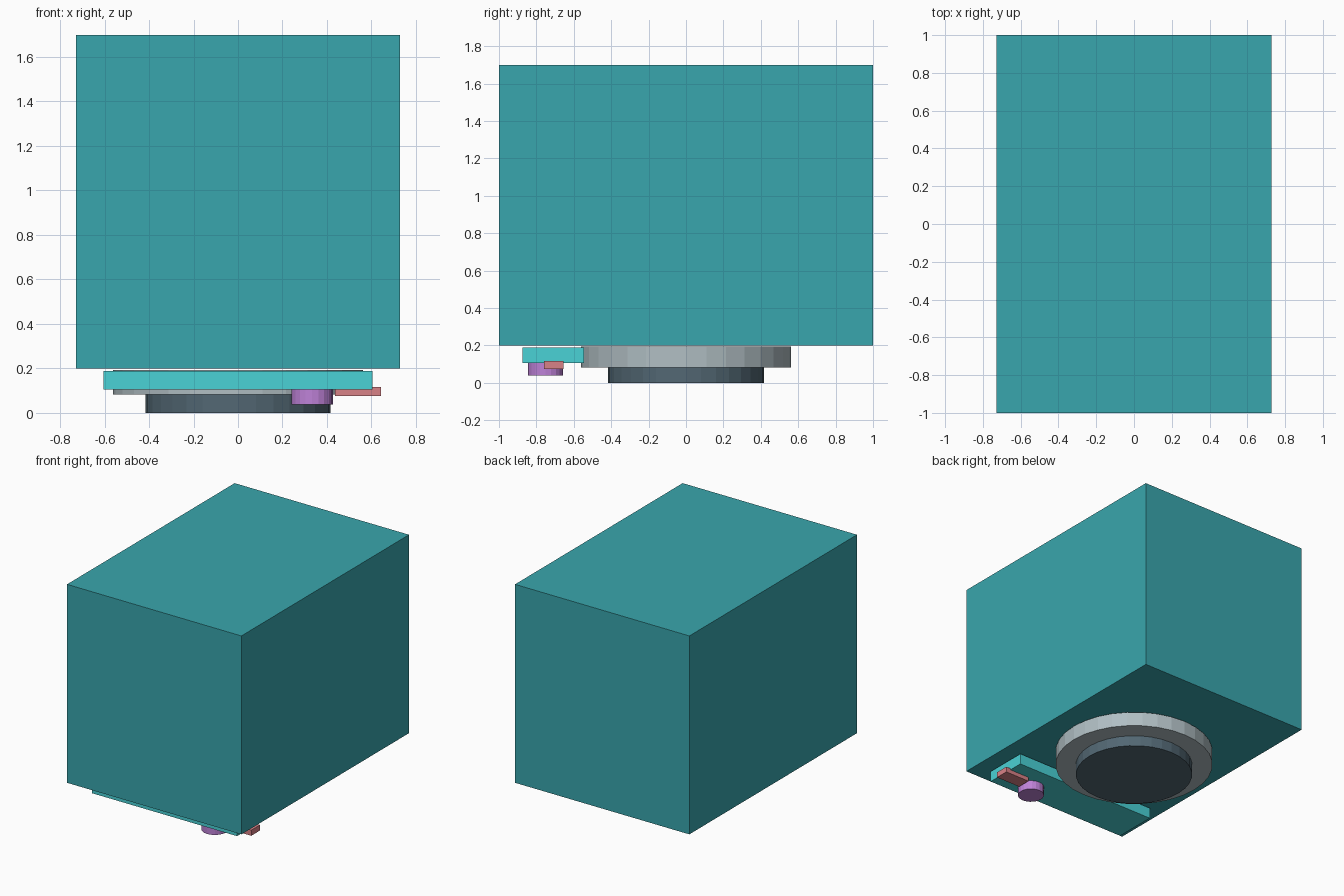
import bpy
import bmesh
from mathutils import Matrix

if "Cube" in bpy.data.objects:
    bpy.data.objects.remove(bpy.data.objects["Cube"])


def material(name, rgb):
    """Flat colour given as 0-255 sRGB, stored as linear."""
    lin = [(c / 255 / 12.92 if c < 10 else ((c / 255 + 0.055) / 1.055) ** 2.4) for c in rgb]
    mat = bpy.data.materials.new(name)
    mat.diffuse_color = (*lin, 1)
    mat.use_nodes = True
    mat.node_tree.nodes["Principled BSDF"].inputs["Base Color"].default_value = mat.diffuse_color
    return mat


def add_object(name, bm, mat):
    mesh = bpy.data.meshes.new(name)
    bm.to_mesh(mesh)
    bm.free()
    mesh.materials.append(mat)
    bpy.context.collection.objects.link(bpy.data.objects.new(name, mesh))


def box(name, lo, hi, mat):
    bm = bmesh.new()
    size = [b - a for a, b in zip(lo, hi)]
    mid = [(a + b) / 2 for a, b in zip(lo, hi)]
    bmesh.ops.create_cube(bm, size=1, matrix=Matrix.Translation(mid) @ Matrix.Diagonal((*size, 1)))
    add_object(name, bm, mat)


def disc(name, x, y, radius, z0, z1, sides, mat):
    bm = bmesh.new()
    bmesh.ops.create_cone(bm, cap_ends=True, segments=sides, radius1=radius, radius2=radius,
                          depth=z1 - z0, matrix=Matrix.Translation((x, y, (z0 + z1) / 2)))
    add_object(name, bm, mat)


teal = material("teal", (57, 166, 173))
cyan = material("bright cyan", (74, 210, 214))
grey = material("light grey", (176, 190, 195))
slate = material("dark slate", (82, 103, 115))
purple = material("purple", (190, 130, 215))
pink = material("pink red", (217, 130, 135))

# Cabinet lying with its working face down
box("cabinet", (-0.728, -1, 0.2), (0.728, 1, 1.698), teal)

# Round door: rim and glass
disc("door_rim", 0, 0, 0.562, 0.082, 0.193, 32, grey)
disc("door_glass", 0, 0, 0.416, 0, 0.11, 32, slate)

# Control panel with its knob and button
box("control_panel", (-0.605, -0.875, 0.106), (0.605, -0.545, 0.189), cyan)
disc("knob", 0.333, -0.751, 0.093, 0.038, 0.11, 20, purple)
box("button", (0.436, -0.76, 0.075), (0.643, -0.656, 0.117), pink)
